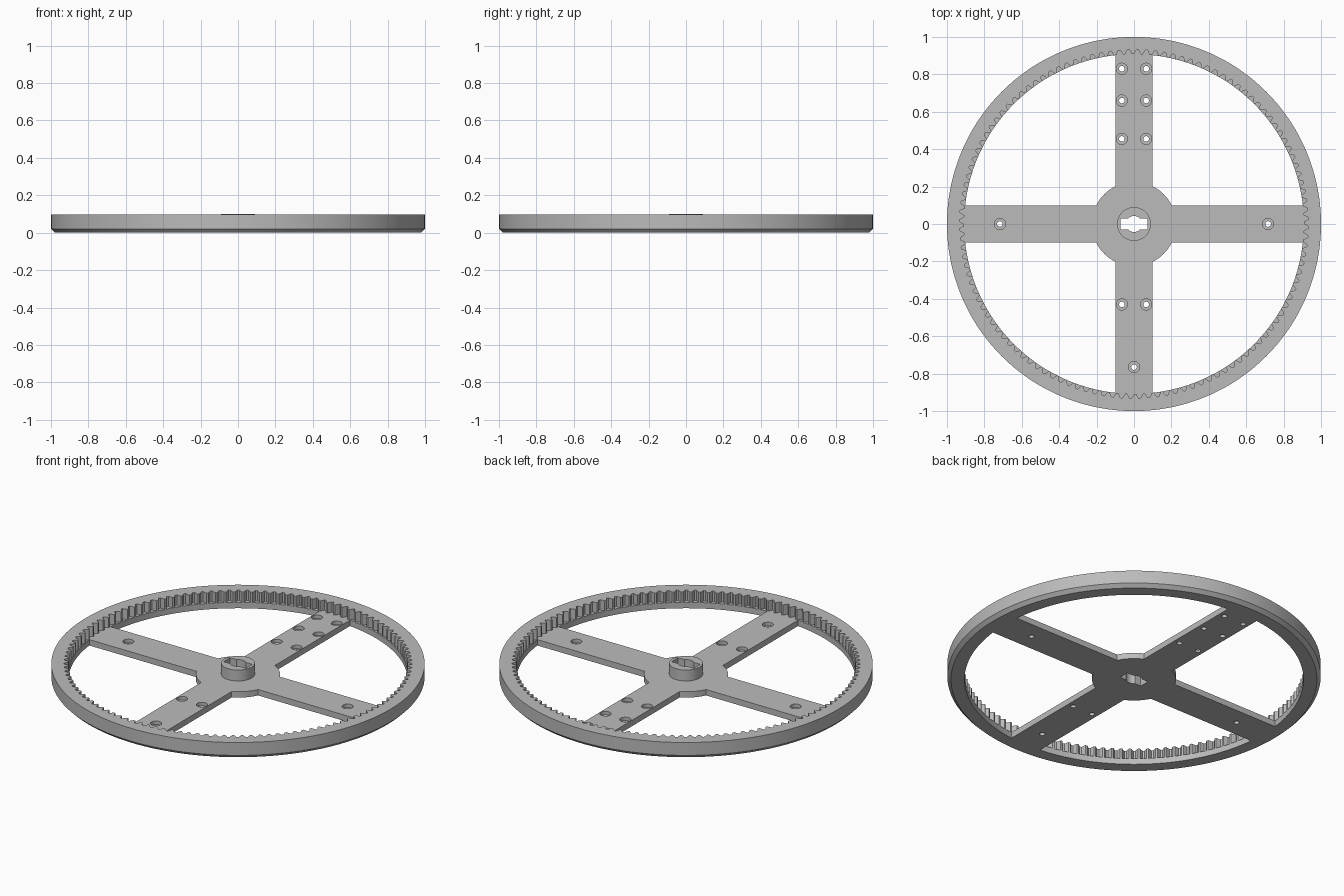
import bpy, bmesh
from math import sin, cos, pi, atan2, asin, sqrt, radians

cube = bpy.data.objects.get("Cube")
if cube:
    bpy.data.objects.remove(cube, do_unlink=True)

PLATE = 0.035      # thickness of spokes and inner lip
RIM_TOP = 0.096
HUB_TOP = 0.1
LIP = 0.908        # inner radius of lip and tooth tips
ROOT = 0.932       # radius of tooth roots
TEETH = 120
HALF = 0.1         # half width of a spoke

grey = bpy.data.materials.new("light grey")
grey.use_nodes = True
colour = (0.5, 0.5, 0.5, 1)
grey.diffuse_color = colour
grey.node_tree.nodes["Principled BSDF"].inputs["Base Color"].default_value = colour


def polar(r, a):
    return (r * cos(a), r * sin(a))


def circle(r, n=64, cx=0, cy=0):
    return [(cx + r * cos(2 * pi * i / n), cy + r * sin(2 * pi * i / n)) for i in range(n)]


def arc(r, a, b, n):
    return [polar(r, a + (b - a) * i / n) for i in range(n + 1)]


def loft(bm, sections, closed=False):
    """Join (outline, z) sections; cap both ends or close into a ring."""
    loops = [[bm.verts.new((x, y, z)) for x, y in pts] for pts, z in sections]
    pairs = list(zip(loops, loops[1:]))
    if closed:
        pairs.append((loops[-1], loops[0]))
    else:
        bm.faces.new(loops[0][::-1])
        bm.faces.new(loops[-1])
    for lo, hi in pairs:
        n = len(lo)
        for i in range(n):
            j = (i + 1) % n
            bm.faces.new((lo[i], lo[j], hi[j], hi[i]))


def finish(bm, name):
    bmesh.ops.recalc_face_normals(bm, faces=bm.faces)
    mesh = bpy.data.meshes.new(name)
    bm.to_mesh(mesh)
    bm.free()
    mesh.materials.append(grey)
    obj = bpy.data.objects.new(name, mesh)
    bpy.context.collection.objects.link(obj)
    return obj


def activate(obj):
    bpy.ops.object.select_all(action='DESELECT')
    obj.select_set(True)
    bpy.context.view_layer.objects.active = obj


def cut(obj, cutter):
    mod = obj.modifiers.new("cut", 'BOOLEAN')
    mod.operation = 'DIFFERENCE'
    mod.solver = 'EXACT'
    mod.object = cutter
    activate(obj)
    bpy.ops.object.modifier_apply(modifier=mod.name)


# Rim with chamfered outer edge, inner lip and internal teeth
COUNT = TEETH * 4
tooth = (LIP, LIP, ROOT, ROOT)
shift = (0.06, -0.06, 0.06, -0.06)  # narrows the tips and roots slightly
gear = [polar(tooth[i % 4], 2 * pi * (i + shift[i % 4]) / COUNT) for i in range(COUNT)]
ring = lambda r: circle(r, COUNT)
bm = bmesh.new()
loft(bm, [(ring(0.98), 0), (ring(1), 0.02), (ring(1), RIM_TOP), (gear, RIM_TOP),
          (gear, PLATE), (ring(LIP), PLATE), (ring(LIP), 0)], closed=True)
rim = finish(bm, "toothed_rim")

# Four spokes and the centre disc as one plate
DISC = 0.225
END = LIP + 0.001
outer, inner = asin(HALF / END), asin(HALF / DISC)
outline = []
for k in range(4):
    a = k * pi / 2
    outline += arc(END, a - outer, a + outer, 10)
    outline += arc(DISC, a + inner, a + pi / 2 - inner, 12)
bm = bmesh.new()
loft(bm, [(outline, 0), (outline, PLATE)])
spokes = finish(bm, "spokes")

# Raised hub
bm = bmesh.new()
loft(bm, [(circle(0.09), PLATE), (circle(0.09), HUB_TOP)])
hub = finish(bm, "hub")

# Counterbored screw holes
holes = [(s * 0.065, y) for y in (0.83, 0.66, 0.455, -0.43) for s in (-1, 1)]
holes += [(0, -0.765), (-0.717, 0), (0.717, 0)]
bm = bmesh.new()
for x, y in holes:
    small, large = circle(0.015, 24, x, y), circle(0.03, 24, x, y)
    loft(bm, [(small, -0.05), (small, 0.015), (large, 0.015), (large, 0.08)])
screw_cutter = finish(bm, "screw_hole_cutter")

# Keyed shaft bore: round hole with a slot across it
R, SX, SY = 0.043, 0.072, 0.03
t = atan2(SY, sqrt(R * R - SY * SY))
bore = [(SX, -SY), (SX, SY)] + arc(R, t, pi - t, 12)
bore += [(-SX, SY), (-SX, -SY)] + arc(R, pi + t, 2 * pi - t, 12)
bm = bmesh.new()
loft(bm, [(bore, -0.05), (bore, 0.2)])
bore_cutter = finish(bm, "bore_cutter")

cut(spokes, screw_cutter)
cut(spokes, bore_cutter)
cut(hub, bore_cutter)
for cutter in (screw_cutter, bore_cutter):
    bpy.data.objects.remove(cutter, do_unlink=True)

for part in (rim, spokes, hub):
    activate(part)
    bpy.ops.object.shade_smooth_by_angle(angle=radians(30))
